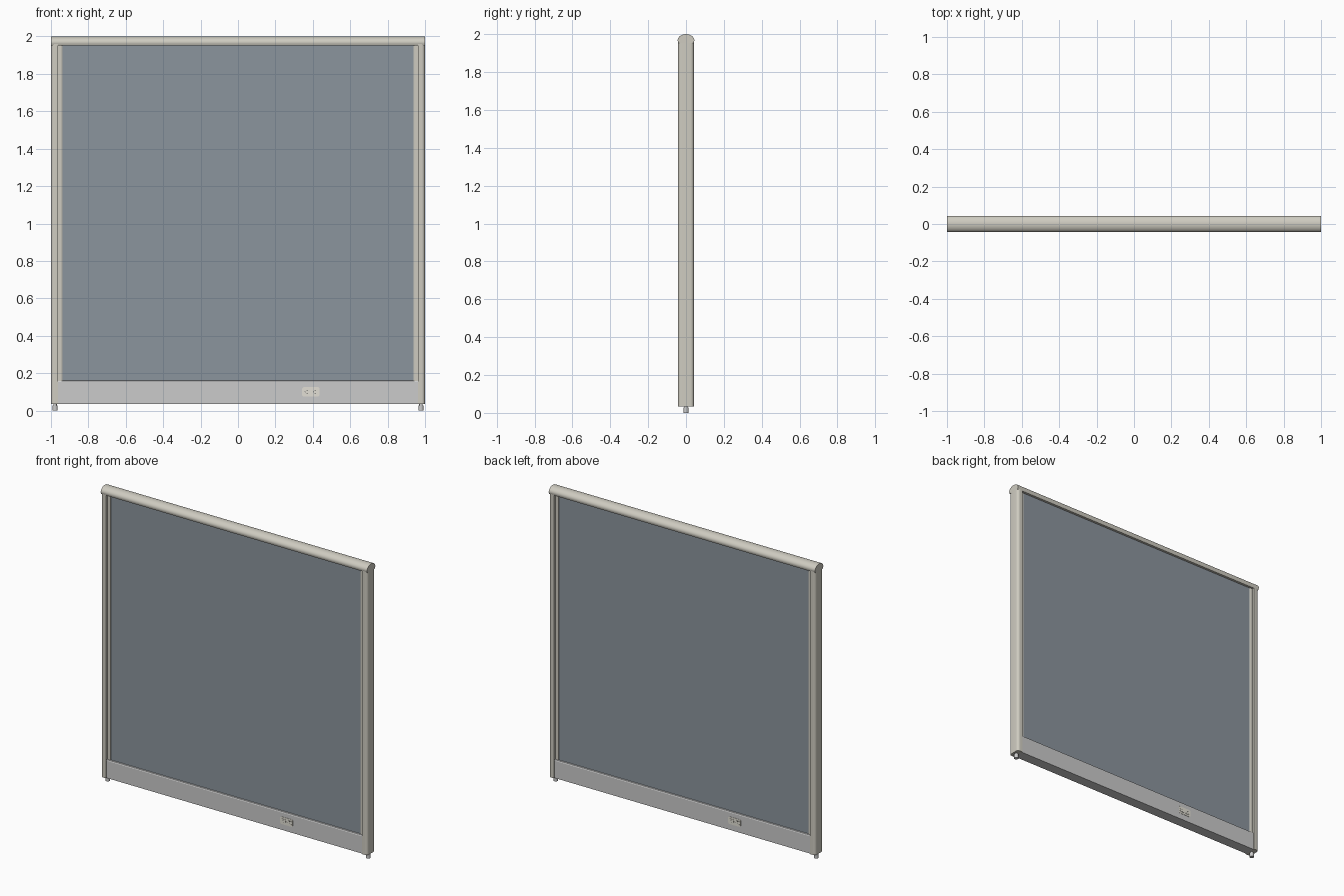
import bpy, bmesh, math
from mathutils import Vector

if "Cube" in bpy.data.objects:
    bpy.data.objects.remove(bpy.data.objects["Cube"])


def material(name, rgb):
    m = bpy.data.materials.new(name)
    m.diffuse_color = (*rgb, 1)
    m.use_nodes = True
    m.node_tree.nodes["Principled BSDF"].inputs["Base Color"].default_value = m.diffuse_color
    return m


BEIGE = material("warm_beige", (0.62, 0.60, 0.53))
FABRIC = material("slate_fabric", (0.26, 0.30, 0.34))
IVORY = material("ivory", (0.76, 0.74, 0.66))
DARK = material("dark_slot", (0.06, 0.06, 0.06))


def prism(name, profile, to_3d, a, b, mat=None, smooth=False):
    """Sweep a closed 2D profile between a and b; to_3d places each point."""
    bm = bmesh.new()
    rings = [[bm.verts.new(to_3d(u, v, t)) for u, v in profile] for t in (a, b)]
    n = len(profile)
    for i in range(n):
        j = (i + 1) % n
        bm.faces.new((rings[0][i], rings[0][j], rings[1][j], rings[1][i]))
    for r in rings:
        bm.faces.new(r)
    bmesh.ops.recalc_face_normals(bm, faces=bm.faces)
    me = bpy.data.meshes.new(name)
    bm.to_mesh(me)
    bm.free()
    ob = bpy.data.objects.new(name, me)
    bpy.context.collection.objects.link(ob)
    if mat:
        me.materials.append(mat)
    if smooth:
        bpy.ops.object.select_all(action='DESELECT')
        ob.select_set(True)
        bpy.context.view_layer.objects.active = ob
        bpy.ops.object.shade_smooth_by_angle(angle=math.radians(35))
    return ob


def along_x(u, v, t): return Vector((t, u, v))
def along_y(u, v, t): return Vector((u, t, v))
def along_z(u, v, t): return Vector((u, v, t))


def rect(u0, u1, v0, v1):
    return [(u0, v0), (u1, v0), (u1, v1), (u0, v1)]


def arc(cu, cv, ru, rv, a0, a1, n):
    return [(cu + ru * math.cos(math.radians(a0 + (a1 - a0) * i / n)),
             cv + rv * math.sin(math.radians(a0 + (a1 - a0) * i / n)))
            for i in range(n + 1)]


# Rounded cap rail across the top
cap = arc(0, 1.968, 0.044, 0.032, -20, 200, 24) + [(-0.040, 1.953), (0.040, 1.953)]
prism("top_cap", cap, along_x, -1, 1, BEIGE, True)

# Fabric panel
prism("fabric_panel", rect(-0.024, 0.024, 0.15, 1.96), along_x, -0.94, 0.94, FABRIC)

# Kick plate with softly sloped upper edges
half = [(0.036, 0.035), (0.036, 0.152), (0.033, 0.158), (0.022, 0.160)]
prism("base_raceway", half + [(-y, z) for y, z in reversed(half)],
      along_x, -0.962, 0.962)

# Posts, edge strips and levelling feet on both ends
for s, side in ((-1, "left"), (1, "right")):
    post = ([(0.962, -0.042)] + arc(0.982, -0.024, 0.018, 0.018, -90, 0, 6)
            + arc(0.982, 0.024, 0.018, 0.018, 0, 90, 6) + [(0.962, 0.042)])
    prism(side + "_post", [(s * x, y) for x, y in post], along_z,
          0.035, 1.96, BEIGE, True)
    strip = [(0.938, -0.025), (0.943, -0.028), (0.965, -0.028),
             (0.965, 0.028), (0.943, 0.028), (0.938, 0.025)]
    prism(side + "_edge_strip", [(s * x, y) for x, y in strip], along_z,
          0.155, 1.96, BEIGE)
    prism(side + "_foot_stem", arc(s * 0.978, 0, 0.009, 0.009, 0, 345, 23),
          along_z, 0.010, 0.05, None, True)
    prism(side + "_foot_pad", arc(s * 0.978, 0, 0.014, 0.014, 0, 345, 23),
          along_z, 0.0, 0.028, None, True)

# Power outlet on each face, the back one turned half round
for s, side in ((1, "front"), (-1, "back")):
    def place(u, v, t, s=s):
        return Vector((s * (0.39 + u), -s * t, 0.10 + v))
    plate = [(-0.047, -0.018), (-0.040, -0.025), (0.040, -0.025), (0.047, -0.018),
             (0.047, 0.018), (0.040, 0.025), (-0.040, 0.025), (-0.047, 0.018)]
    prism(side + "_outlet_plate", plate, place, 0.034, 0.038, IVORY)
    for k, cu in enumerate((-0.022, 0.022)):
        face = arc(cu, 0, 0.018, 0.018, -45, 45, 6) + arc(cu, 0, 0.018, 0.018, 135, 225, 6)
        prism(f"{side}_socket_{k}", face, place, 0.037, 0.040, IVORY)
        for v in (-0.007, 0.007):
            prism(f"{side}_socket_slot_{k}",
                  rect(cu - 0.002, cu + 0.006, v - 0.0012, v + 0.0012),
                  place, 0.039, 0.0404, DARK)
        prism(f"{side}_socket_ground_{k}", arc(cu - 0.009, 0, 0.0025, 0.0025, 0, 330, 11),
              place, 0.039, 0.0404, DARK)
